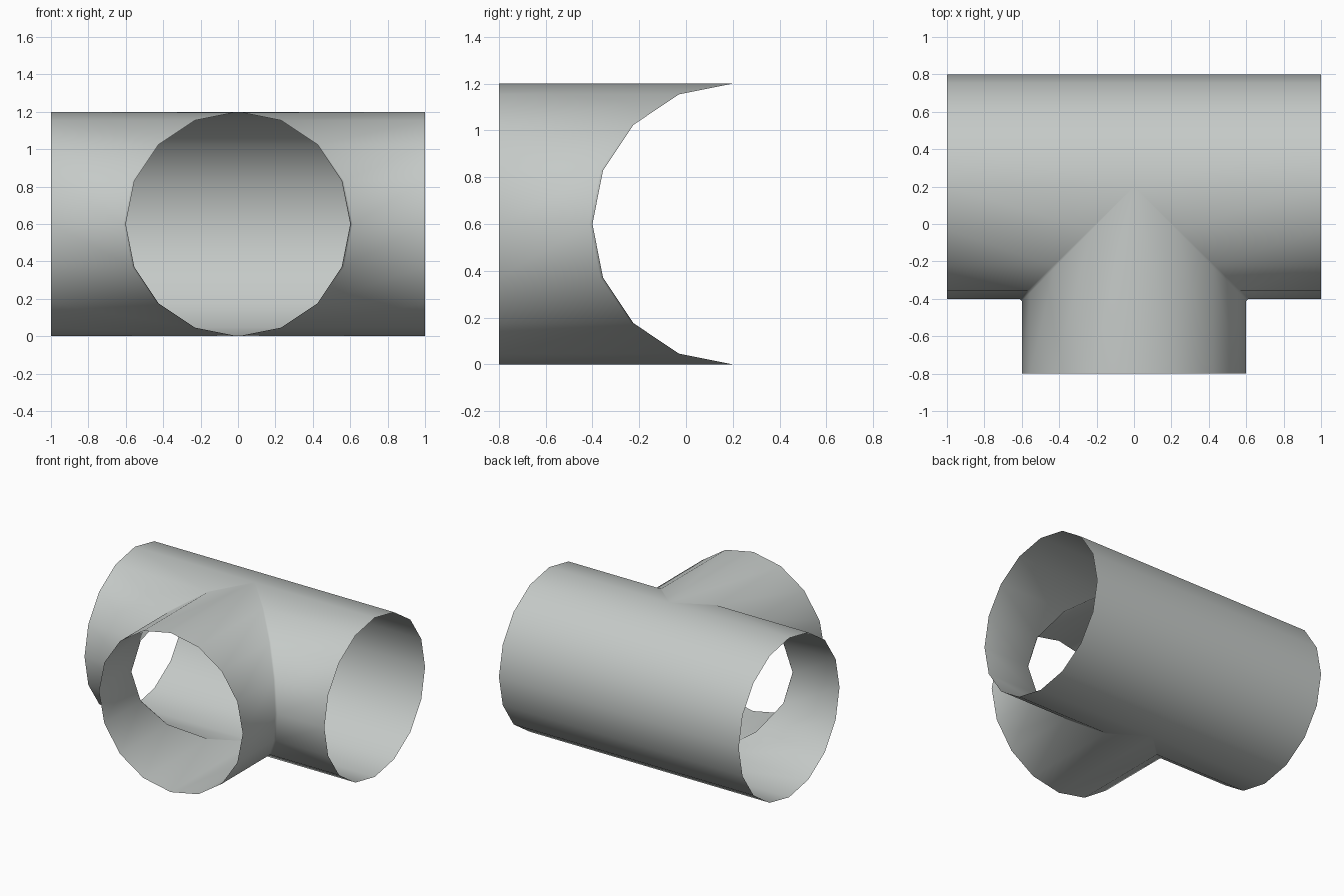
import bpy, bmesh, math

if "Cube" in bpy.data.objects:
    bpy.data.objects.remove(bpy.data.objects["Cube"])

R, N, CY, CZ = 0.6, 16, 0.2, 0.6   # radius, sides, main pipe axis
CHAMFER = 0.013

mat = bpy.data.materials.new("pale grey")
mat.diffuse_color = (0.56, 0.59, 0.575, 1)
mat.use_nodes = True
mat.node_tree.nodes["Principled BSDF"].inputs["Base Color"].default_value = mat.diffuse_color

bm = bmesh.new()


def quad(*pts):
    # skip repeated points where the seam closes to a tip
    uniq = []
    for p in pts:
        if all((sum((a - b) ** 2 for a, b in zip(p, q))) > 1e-10 for q in uniq):
            uniq.append(p)
    if len(uniq) > 2:
        bm.faces.new([bm.verts.new(p) for p in uniq])


for i in range(N):
    ring = []
    for k in (i, i + 1):
        a = 2 * math.pi * k / N
        ring.append((R * math.sin(a), CZ + R * math.cos(a)))
    (s0, z0), (s1, z1) = ring
    front = i < N // 2
    for side in (-1, 1):
        if not front:
            # back half of the main pipe
            quad((side, CY - s0, z0), (side, CY - s1, z1), (0, CY - s1, z1), (0, CY - s0, z0))
            continue
        c0, c1 = CHAMFER * s0 / R, CHAMFER * s1 / R
        m0, m1 = (side * (s0 + c0), CY - s0, z0), (side * (s1 + c1), CY - s1, z1)
        b0, b1 = (side * s0, CY - s0 - c0, z0), (side * s1, CY - s1 - c1, z1)
        # front half of the main pipe, cut to the mitre seam
        quad((side, CY - s0, z0), (side, CY - s1, z1), m1, m0)
        # small chamfer along the seam
        quad(m0, m1, b1, b0)
        # branch pipe towards the front
        quad(b0, b1, (side * s1, -0.8, z1), (side * s0, -0.8, z0))

bmesh.ops.remove_doubles(bm, verts=bm.verts, dist=1e-4)
bmesh.ops.recalc_face_normals(bm, faces=bm.faces)
bm.normal_update()
back = max(bm.faces, key=lambda f: f.calc_center_median().y)
if back.normal.y < 0:
    bmesh.ops.reverse_faces(bm, faces=bm.faces)

mesh = bpy.data.meshes.new("pipe_tee")
bm.to_mesh(mesh)
bm.free()
mesh.materials.append(mat)
obj = bpy.data.objects.new("pipe_tee", mesh)
bpy.context.collection.objects.link(obj)
bpy.context.view_layer.objects.active = obj
obj.select_set(True)
bpy.ops.object.shade_smooth_by_angle(angle=math.radians(60))
